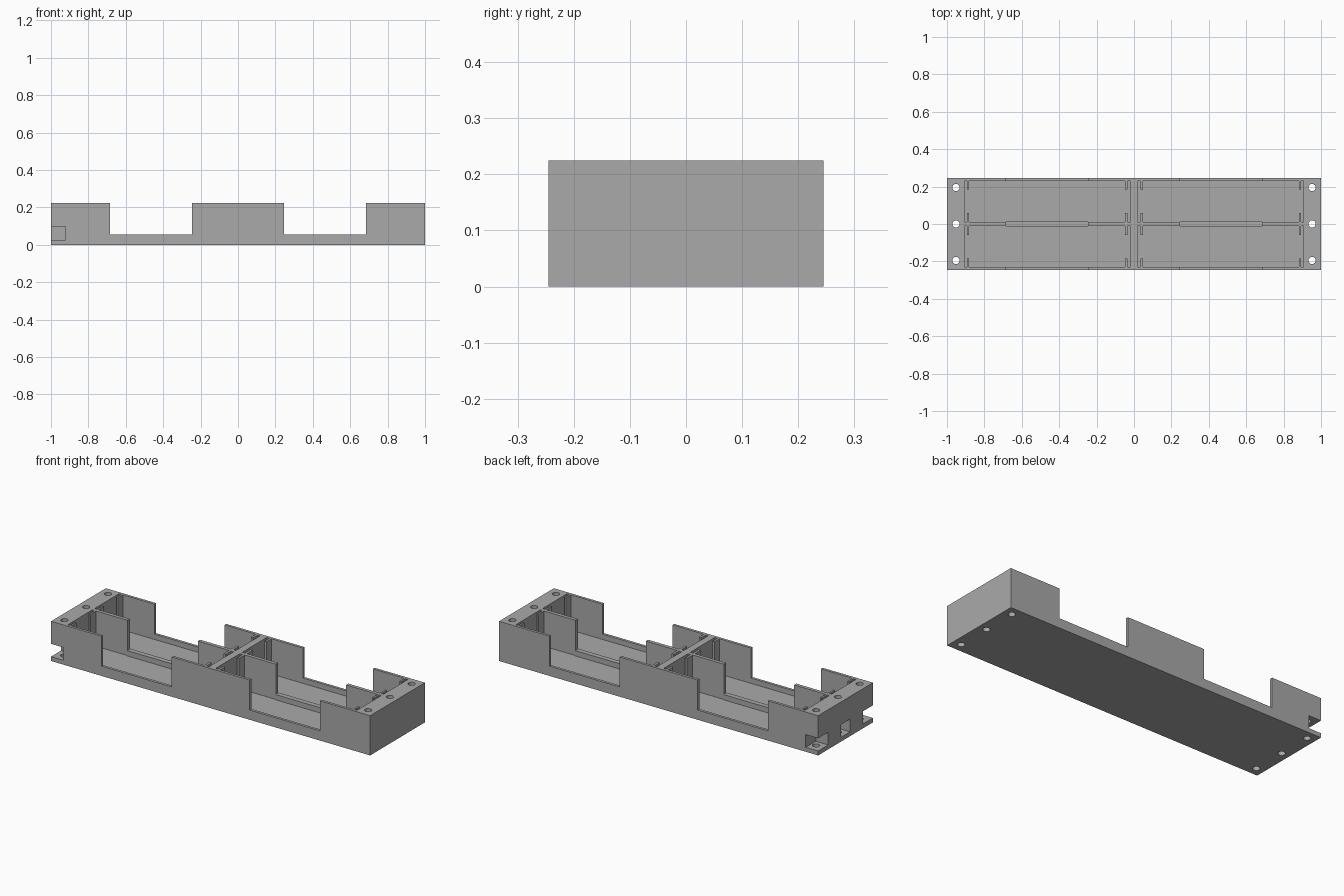
import bpy, bmesh
from mathutils import Matrix, Vector

cube = bpy.data.objects.get("Cube")
if cube:
    bpy.data.objects.remove(cube, do_unlink=True)

grey = bpy.data.materials.new("plain grey")
grey.use_nodes = True
colour = (0.4, 0.4, 0.4, 1)
grey.diffuse_color = colour
grey.node_tree.nodes["Principled BSDF"].inputs["Base Color"].default_value = colour

W, H, FLOOR, LIP = 0.245, 0.225, 0.025, 0.055
BAY_IN, BAY_OUT = 0.02, 0.906          # bay ends along x
SIDE_IN, SIDE_OUT = 0.01, 0.23         # bay sides along y
CUT_IN, CUT_OUT = 0.245, 0.685         # finger cut-outs along x
HOLE_X, HOLE_Y = 0.952, 0.195
TOP = H + 0.1


def add_box(bm, x0, x1, y0, y1, z0, z1):
    lo, hi = Vector((x0, y0, z0)), Vector((x1, y1, z1))
    m = Matrix.Translation((lo + hi) / 2) @ Matrix.Diagonal((*(hi - lo), 1))
    bmesh.ops.create_cube(bm, size=1, matrix=m)


def make_object(name, bm):
    mesh = bpy.data.meshes.new(name)
    bmesh.ops.recalc_face_normals(bm, faces=bm.faces)
    bm.to_mesh(mesh)
    bm.free()
    mesh.materials.append(grey)
    obj = bpy.data.objects.new(name, mesh)
    bpy.context.collection.objects.link(obj)
    return obj


def boxes(name, ranges):
    bm = bmesh.new()
    for r in ranges:
        add_box(bm, *r)
    return make_object(name, bm)


def span(sign, a, b):
    return tuple(sorted((sign * a, sign * b)))


def cut(target, cutter):
    cutter.hide_render = True
    mod = target.modifiers.new("cut", "BOOLEAN")
    mod.operation = "DIFFERENCE"
    mod.solver = "EXACT"
    mod.object = cutter
    bpy.context.view_layer.objects.active = target
    bpy.ops.object.modifier_apply(modifier=mod.name)
    bpy.data.objects.remove(cutter, do_unlink=True)


SIGNS = (-1, 1)
quadrants = [(sx, sy) for sx in SIGNS for sy in SIGNS]

# Tray body with four bays
tray = boxes("tray_body", [(-1, 1, -W, W, 0, H)])
cut(tray, boxes("bay_cutter", [
    (*span(sx, BAY_IN, BAY_OUT), *span(sy, SIDE_IN, SIDE_OUT), FLOOR, TOP)
    for sx, sy in quadrants]))

# Finger cut-outs through the long walls
cut(tray, boxes("finger_cutter", [
    (*span(sx, CUT_IN, CUT_OUT), -1, 1, LIP, TOP) for sx in SIGNS]))

# Nut pockets at one end, the outer two open to the sides
cut(tray, boxes("nut_pocket_cutter", [
    (-1.1, -0.922, y0, y1, FLOOR, 0.097)
    for y0, y1 in ((-0.3, -0.155), (-0.04, 0.04), (0.155, 0.3))]))

# Screw holes through both end blocks
bm = bmesh.new()
for sx in SIGNS:
    for y in (-HOLE_Y, 0, HOLE_Y):
        bmesh.ops.create_cone(bm, cap_ends=True, segments=32, radius1=0.019,
                              radius2=0.019, depth=1,
                              matrix=Matrix.Translation((sx * HOLE_X, y, 0)))
cut(tray, make_object("screw_hole_cutter", bm))

# Ribs that hold the contact plates against the bay ends
ribs = []
for sx, sy in quadrants:
    for x0, x1 in ((0.036, 0.049), (0.882, 0.892)):
        for y0, y1 in ((SIDE_IN, 0.06), (0.185, SIDE_OUT)):
            ribs.append((*span(sx, x0, x1), *span(sy, y0, y1), FLOOR, H))
boxes("contact_ribs", ribs)

# Slightly thicker low divider inside the cut-outs
boxes("low_divider", [
    (*span(sx, CUT_IN, CUT_OUT), *span(sy, SIDE_IN, 0.014), FLOOR, LIP)
    for sx, sy in quadrants])
